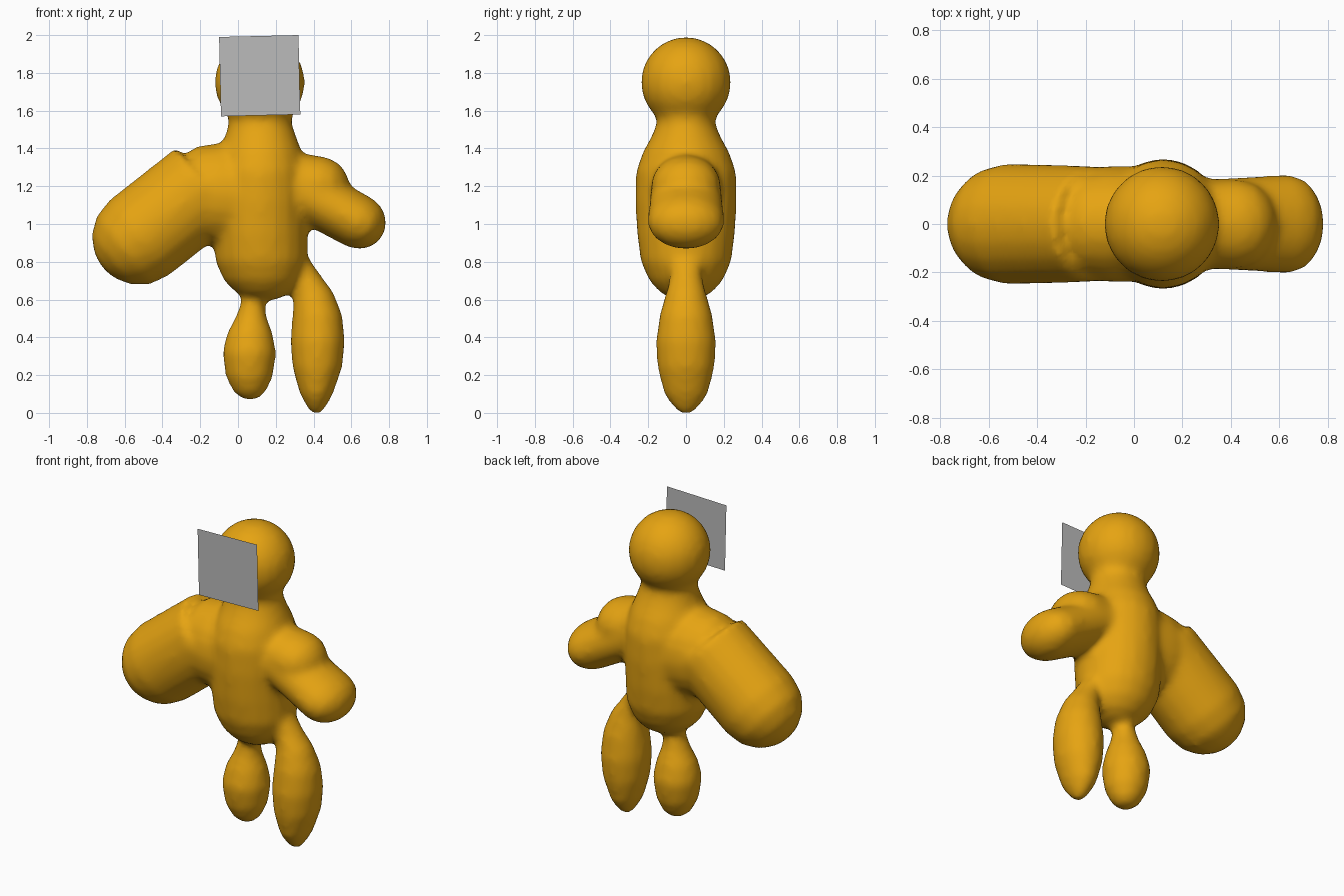
import bpy, bmesh, math
from mathutils import Vector

if "Cube" in bpy.data.objects:
    bpy.data.objects.remove(bpy.data.objects["Cube"])


def material(name, rgb):
    m = bpy.data.materials.new(name)
    m.diffuse_color = (*rgb, 1)
    m.use_nodes = True
    m.node_tree.nodes["Principled BSDF"].inputs["Base Color"].default_value = m.diffuse_color
    return m


AMBER = material("amber", (0.79, 0.37, 0.006))
GREY = material("grey", (0.5, 0.5, 0.5))


def add_mesh(name, bm, mat):
    me = bpy.data.meshes.new(name)
    bm.to_mesh(me)
    bm.free()
    ob = bpy.data.objects.new(name, me)
    bpy.context.collection.objects.link(ob)
    me.materials.append(mat)
    return ob


def loft(name, axis, rings, n=20):
    """Closed tube; each ring is (x, z, half width, half depth), square to axis in the xz plane."""
    bm = bmesh.new()
    side = Vector((axis[1], 0, -axis[0])).normalized()
    loops = []
    for x, z, w, d in rings:
        loops.append([bm.verts.new(Vector((x, 0, z)) + side * w * math.cos(2 * math.pi * i / n)
                                   + Vector((0, d * math.sin(2 * math.pi * i / n), 0)))
                      for i in range(n)])
    for a, b in zip(loops, loops[1:]):
        for i in range(n):
            j = (i + 1) % n
            bm.faces.new((a[i], a[j], b[j], b[i]))
    bm.faces.new(loops[0])
    bm.faces.new(loops[-1])
    bmesh.ops.recalc_face_normals(bm, faces=bm.faces)
    return add_mesh(name, bm, AMBER)


def limb(name, start, end, r0, r1, d0, d1):
    """Straight limb with a rounded far end."""
    s, e = Vector(start), Vector(end)
    u = (e - s).normalized()
    rings = []
    for k in range(5):
        p = s.lerp(e, k / 4)
        rings.append((p.x, p.y, r0 + (r1 - r0) * k / 4, d0 + (d1 - d0) * k / 4))
    for deg in (25, 48, 68, 82):
        a = math.radians(deg)
        p = e + u * r1 * math.sin(a)
        rings.append((p.x, p.y, r1 * math.cos(a), d1 * math.cos(a)))
    return loft(name, u, rings)


# Torso rising into the neck
torso = loft("body", (0, 1), [
    (.14, .60, .07, .07), (.135, .64, .15, .14), (.13, .70, .205, .195), (.125, .80, .245, .24),
    (.12, .95, .25, .26), (.12, 1.12, .25, .27), (.12, 1.28, .245, .265), (.12, 1.38, .22, .23),
    (.12, 1.46, .19, .185), (.118, 1.53, .168, .155), (.115, 1.62, .175, .165)])

# Round head
bm = bmesh.new()
bmesh.ops.create_uvsphere(bm, u_segments=20, v_segments=14, radius=.24)
bmesh.ops.translate(bm, verts=bm.verts, vec=(.115, 0, 1.75))
head = add_mesh("head", bm, AMBER)

# Large arm and small arm
large_arm = limb("large_arm", (-.17, 1.205), (-.52, .93), .255, .255, .24, .25)
large_shoulder = limb("large_shoulder", (.12, 1.14), (-.12, 1.16), .27, .27, .24, .24)
small_arm = limb("small_arm", (.18, 1.26), (.64, 1.01), .15, .145, .18, .205)
small_shoulder = limb("small_shoulder", (.20, 1.24), (.43, 1.20), .15, .16, .17, .185)

# Long leg and short leg
long_leg = loft("long_leg", (0, 1), [
    (.415, 0, .03, .04), (.415, .04, .055, .075), (.415, .10, .088, .117), (.42, .24, .132, .152),
    (.422, .38, .145, .16), (.42, .52, .132, .14), (.40, .64, .105, .105), (.36, .72, .085, .085),
    (.30, .82, .075, .09), (.25, .90, .06, .08)])
short_leg = loft("short_leg", (0, 1), [
    (.065, .07, .04, .04), (.062, .11, .085, .085), (.06, .19, .125, .125), (.06, .32, .143, .145),
    (.062, .42, .122, .12), (.07, .51, .082, .085), (.08, .59, .063, .068), (.09, .70, .075, .08)])

# Fuse the parts into one soft skin
bpy.ops.object.select_all(action='DESELECT')
for ob in (torso, head, large_arm, large_shoulder, small_arm, small_shoulder, long_leg, short_leg):
    ob.select_set(True)
bpy.context.view_layer.objects.active = torso
bpy.ops.object.join()
fuse = torso.modifiers.new("fuse", 'REMESH')
fuse.mode = 'VOXEL'
fuse.voxel_size = .022
fuse.use_smooth_shade = True
soften = torso.modifiers.new("soften", 'SMOOTH')
soften.factor = .5
soften.iterations = 8

# Flat square plate before the face
bm = bmesh.new()
corners = [(-.09, 1.57), (.33, 1.58), (.32, 2.0), (-.10, 1.99)]
bm.faces.new([bm.verts.new((x, -.265, z)) for x, z in corners])
add_mesh("face_plate", bm, GREY)
